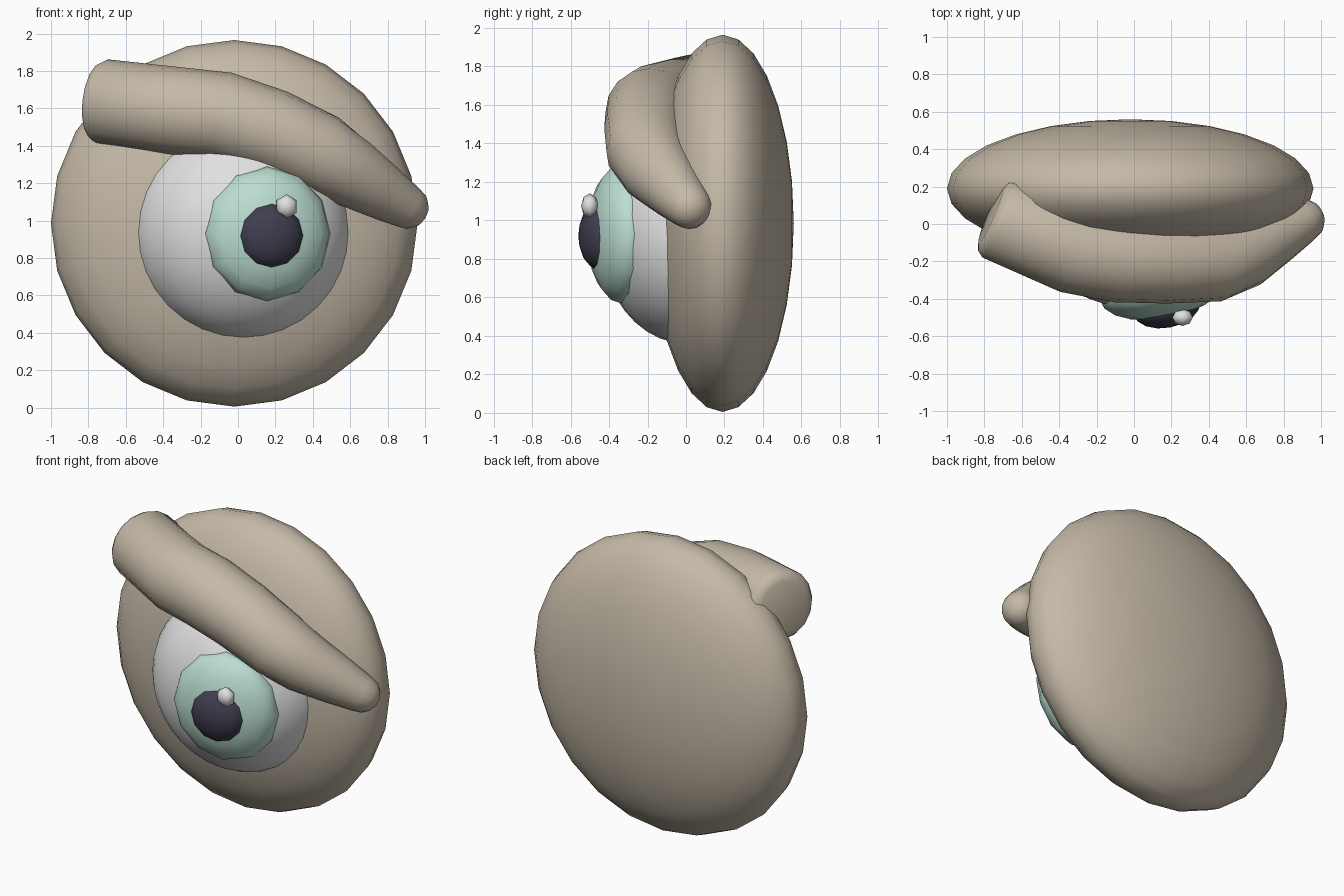
import bpy, bmesh, math
from mathutils import Vector, Matrix

cube = bpy.data.objects.get("Cube")
if cube:
    bpy.data.objects.remove(cube, do_unlink=True)


def material(name, rgb):
    m = bpy.data.materials.new(name)
    m.use_nodes = True
    col = (*rgb, 1.0)
    m.diffuse_color = col
    bsdf = m.node_tree.nodes["Principled BSDF"]
    bsdf.inputs["Base Color"].default_value = col
    bsdf.inputs["Roughness"].default_value = 0.7
    return m


skin = material("warm beige", (0.56, 0.49, 0.39))
white = material("eye white", (0.75, 0.75, 0.75))
mint = material("pale mint", (0.50, 0.73, 0.64))
dark = material("dark slate", (0.05, 0.048, 0.08))


def finish(name, bm, mat):
    bmesh.ops.recalc_face_normals(bm, faces=bm.faces)
    for f in bm.faces:
        f.smooth = True
    mesh = bpy.data.meshes.new(name)
    bm.to_mesh(mesh)
    bm.free()
    mesh.materials.append(mat)
    obj = bpy.data.objects.new(name, mesh)
    bpy.context.collection.objects.link(obj)
    return obj


def ellipsoid(name, mat, centre, radii, segs, rings, turn=0.0):
    """Squashed ball whose poles lie along y, turned about z."""
    bm = bmesh.new()
    bmesh.ops.create_uvsphere(bm, u_segments=segs, v_segments=rings, radius=1)
    bm.transform(Matrix.Translation(centre)
                 @ Matrix.Rotation(math.radians(turn), 4, "Z")
                 @ Matrix.Diagonal((*radii, 1))
                 @ Matrix.Rotation(math.pi / 2, 4, "X"))
    return finish(name, bm, mat)


def tube(name, mat, path, sides=16):
    """Round tube through (point, radius) stations with rounded-off ends."""
    pts = [Vector(p) for p, r in path]
    tans = []
    for i in range(len(pts)):
        a, b = pts[max(i - 1, 0)], pts[min(i + 1, len(pts) - 1)]
        tans.append((b - a).normalized())
    stations = [(p, t, r) for p, t, (_, r) in zip(pts, tans, path)]
    # soft, nearly flat blunt end and a domed tip
    p, t, r = stations[0]
    blunt = [(p - t * 0.05, t, r * 0.72), (p - t * 0.035, t, r * 0.9)]
    p, t, r = stations[-1]
    dome = [(p + t * r * math.sin(a), t, r * math.cos(a))
            for a in (math.radians(d) for d in (30, 55, 75))]
    bm = bmesh.new()
    rings = []
    for p, t, r in blunt + stations + dome:
        u = t.cross(Vector((0, 0, 1))).normalized()
        v = u.cross(t)
        rings.append([bm.verts.new(p + r * (u * math.cos(a) + v * math.sin(a)))
                      for a in (math.tau * k / sides for k in range(sides))])
    for lo, hi in zip(rings, rings[1:]):
        for k in range(sides):
            n = (k + 1) % sides
            bm.faces.new((lo[k], lo[n], hi[n], hi[k]))
    bm.faces.new(rings[0])
    bm.faces.new(rings[-1])
    return finish(name, bm, mat)


# Flattened round base behind the eye
ellipsoid("base_disc", skin, (-0.02, 0.19, 0.985), (0.98, 0.37, 0.98), 24, 14)

# Eyeball with the layered, slightly turned iris and pupil
ellipsoid("eyeball", white, (0.025, 0.0, 0.94), (0.58, 0.45, 0.58), 32, 20)
ellipsoid("iris", mint, (0.155, -0.34, 0.93), (0.345, 0.165, 0.36), 12, 10, 11)
ellipsoid("pupil", dark, (0.175, -0.45, 0.92), (0.18, 0.105, 0.18), 12, 8, 11)
ellipsoid("highlight", white, (0.26, -0.50, 1.075), (0.062, 0.045, 0.066), 6, 4)

# Heavy brow sweeping over the eye
tube("brow", skin, [
    ((-0.72, 0.03, 1.635), 0.228),
    ((-0.32, -0.14, 1.585), 0.235),
    ((-0.08, -0.185, 1.56), 0.235),
    ((0.18, -0.20, 1.48), 0.225),
    ((0.44, -0.20, 1.36), 0.215),
    ((0.60, -0.15, 1.26), 0.19),
    ((0.76, -0.06, 1.16), 0.155),
    ((0.90, 0.015, 1.075), 0.12),
])
